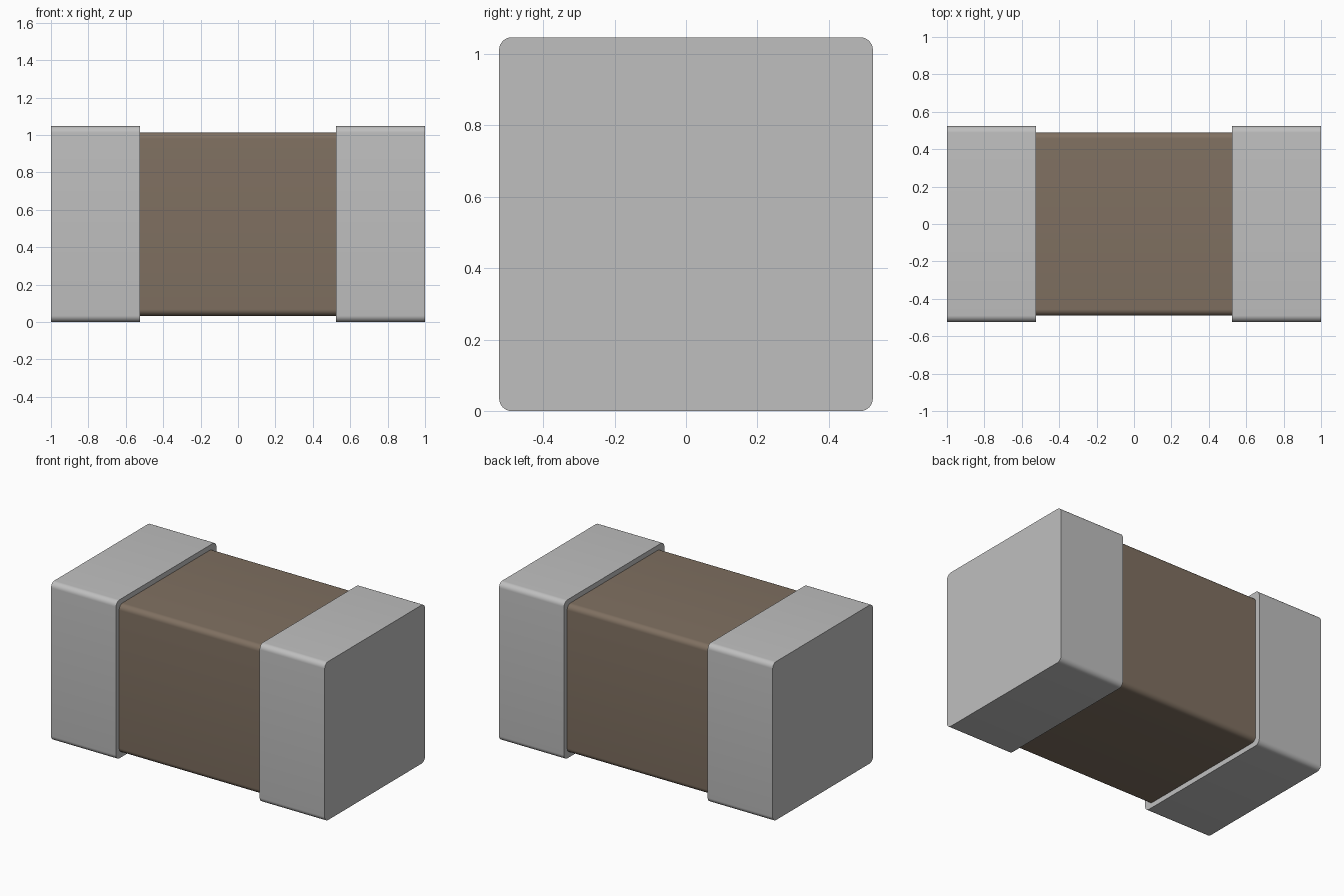
import bpy, math
from mathutils import Vector

cube = bpy.data.objects.get("Cube")
if cube:
    bpy.data.objects.remove(cube, do_unlink=True)

SIDE = 1.047      # width and height of the end caps
INSET = 0.033     # step from the caps down to the body
CAP_IN = 0.525    # inner edge of the caps
RADIUS = 0.035    # rounding of the lengthwise edges


def material(name, rgb):
    m = bpy.data.materials.new(name)
    m.use_nodes = True
    m.diffuse_color = (*rgb, 1)
    bsdf = next(n for n in m.node_tree.nodes if n.type == 'BSDF_PRINCIPLED')
    bsdf.inputs["Base Color"].default_value = (*rgb, 1)
    return m


def rounded_bar(name, x0, x1, side, mat):
    """Square bar along x with rounded lengthwise edges and sharp ends."""
    h, n = side / 2 - RADIUS, 8
    ring = []
    for k, (sy, sz) in enumerate([(1, 1), (-1, 1), (-1, -1), (1, -1)]):
        for i in range(n + 1):
            a = (k + i / n) * math.pi / 2
            ring.append((sy * h + RADIUS * math.cos(a),
                         SIDE / 2 + sz * h + RADIUS * math.sin(a)))
    c = len(ring)
    verts = [Vector((x, y, z)) for x in (x0, x1) for y, z in ring]
    faces = [(i, (i + 1) % c, c + (i + 1) % c, c + i)[::-1] for i in range(c)]
    faces += [tuple(range(c))[::-1], tuple(range(c, 2 * c))]
    faces[:c] = [f[::-1] for f in faces[:c]]
    # Order every face so that its normal points outward
    centre = Vector(((x0 + x1) / 2, 0, SIDE / 2))
    mesh = bpy.data.meshes.new(name)
    mesh.from_pydata(verts, [], faces)
    mesh.update()
    for p in mesh.polygons:
        if p.normal.dot(p.center - centre) < 0:
            p.flip()
    mesh.update()
    mesh.materials.append(mat)
    ob = bpy.data.objects.new(name, mesh)
    bpy.context.collection.objects.link(ob)
    bpy.ops.object.select_all(action='DESELECT')
    ob.select_set(True)
    bpy.context.view_layer.objects.active = ob
    bpy.ops.object.shade_smooth_by_angle(angle=math.radians(30))
    return ob


brown = material("ceramic brown", (0.214, 0.162, 0.119))
silver = material("metal grey", (0.522, 0.522, 0.522))

# Ceramic body, its ends tucked just inside the caps
rounded_bar("body", -CAP_IN - 0.02, CAP_IN + 0.02, SIDE - 2 * INSET, brown)

# Metal end caps
rounded_bar("left_end_cap", CAP_IN, 1.0, SIDE, silver)
rounded_bar("right_end_cap", -1.0, -CAP_IN, SIDE, silver)
